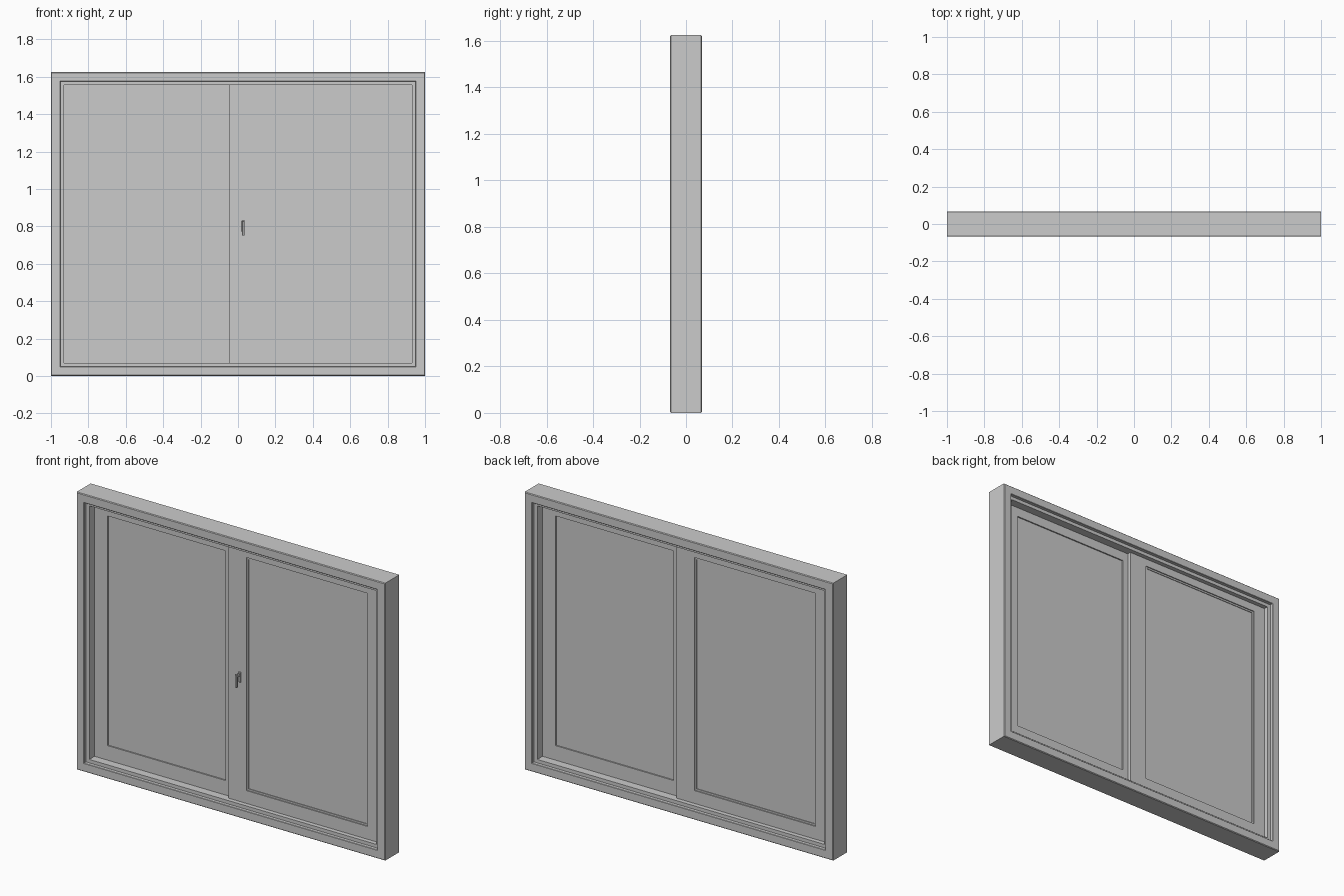
import bpy, bmesh
from math import pi
from mathutils import Matrix, Vector

if "Cube" in bpy.data.objects:
    bpy.data.objects.remove(bpy.data.objects["Cube"])

W, D, H = 1.0, 0.068, 1.625   # half width, half depth, height


def add_object(name, bm):
    bmesh.ops.recalc_face_normals(bm, faces=bm.faces)
    me = bpy.data.meshes.new(name)
    bm.to_mesh(me)
    bm.free()
    ob = bpy.data.objects.new(name, me)
    bpy.context.collection.objects.link(ob)
    return ob


def rect_ring(name, sections):
    """Mitred frame: each section is (x0, x1, z0, z1, y); sections form a closed loop."""
    bm = bmesh.new()
    rings = [[bm.verts.new((x, y, z)) for x, z in
              ((x0, z0), (x1, z0), (x1, z1), (x0, z1))]
             for x0, x1, z0, z1, y in sections]
    for a, b in zip(rings, rings[1:] + rings[:1]):
        for i in range(4):
            j = (i + 1) % 4
            bm.faces.new((a[i], a[j], b[j], b[i]))
    return add_object(name, bm)


def box(name, x0, x1, y0, y1, z0, z1, bevel=0):
    bm = bmesh.new()
    bmesh.ops.create_cube(bm, size=1)
    for v in bm.verts:
        v.co = Vector(((x0 + x1) / 2 + v.co.x * (x1 - x0),
                       (y0 + y1) / 2 + v.co.y * (y1 - y0),
                       (z0 + z1) / 2 + v.co.z * (z1 - z0)))
    if bevel:
        bmesh.ops.bevel(bm, geom=bm.edges[:], offset=bevel, segments=1, affect='EDGES')
    return add_object(name, bm)


def turned_copy(ob, name):
    """Same part for the back, turned half a circle about the vertical axis."""
    me = ob.data.copy()
    me.transform(Matrix.Rotation(pi, 4, 'Z'))
    me.name = name
    bpy.context.collection.objects.link(bpy.data.objects.new(name, me))


# Outer frame: softened outer edges, stepped lips on both faces
profile = [(0, -D + .004), (.004, -D), (.048, -D), (.050, -D + .002), (.050, -.048), (.070, -.048)]
profile += [(i, -y) for i, y in reversed(profile)]
rect_ring("outer_frame", [(-W + i, W - i, i, H - i, y) for i, y in profile])

# Front sliding sash with a stepped glazing bead
outer = (-.045, .935, .065, 1.56)
bead = (.070, .855, .145, 1.51)
lip = (.080, .845, .155, 1.50)
sash = rect_ring("front_sash", [outer + (-.022,), bead + (-.022,), bead + (-.016,),
                                lip + (-.016,), lip + (-.0005,), outer + (-.0005,)])
glass = box("front_glass", .075, .85, -.012, -.008, .15, 1.505)

# Back sliding sash
turned_copy(sash, "back_sash")
turned_copy(glass, "back_glass")

# Handle on the front sash: plate, neck and lever
box("handle_plate", .020, .036, -.028, -.021, .770, .830, .002)
box("handle_neck", .023, .033, -.056, -.024, .808, .822)
box("handle_lever", .021, .035, -.060, -.050, .750, .828, .002)
